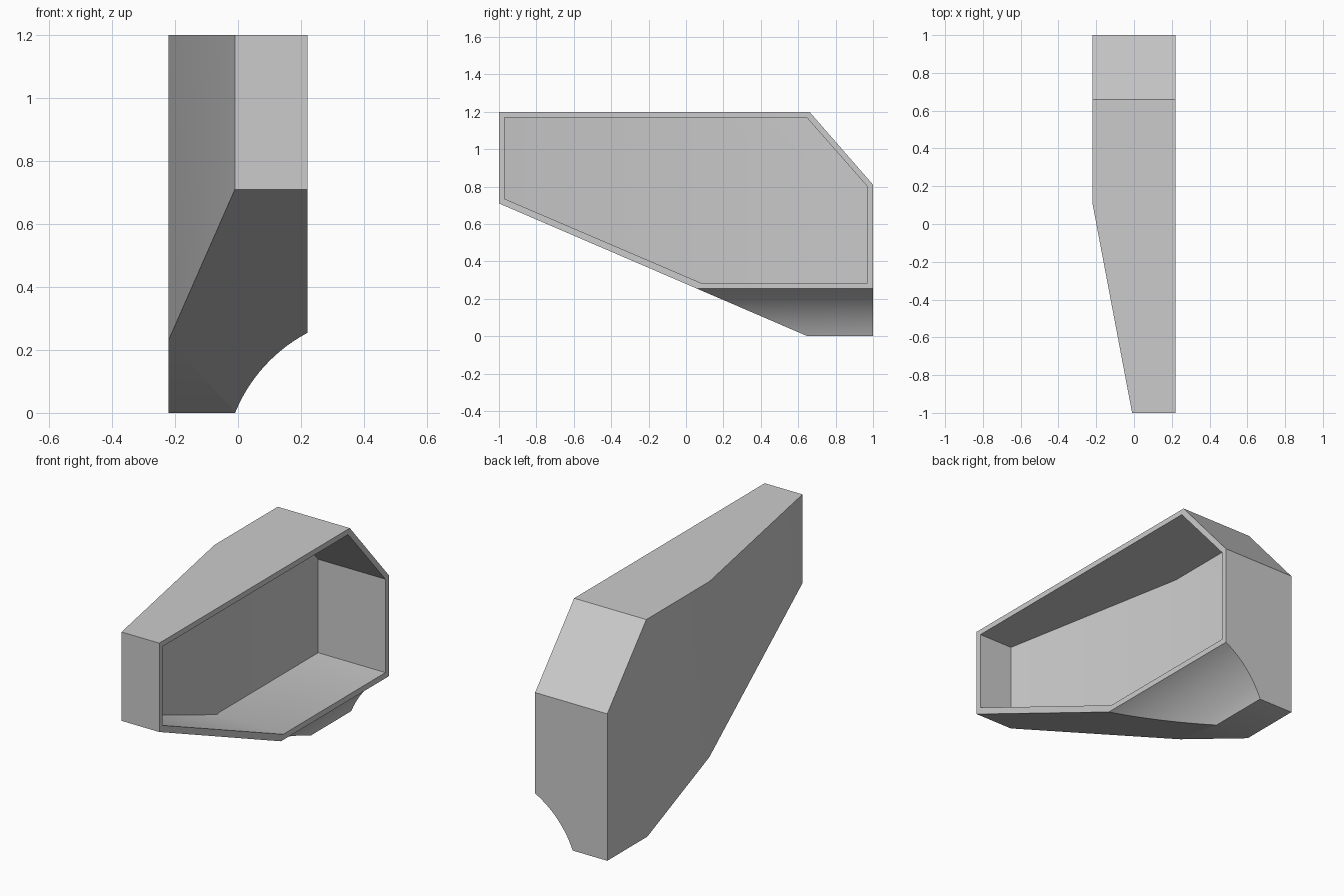
import bpy, bmesh, math
from mathutils import Vector

if "Cube" in bpy.data.objects:
    bpy.data.objects.remove(bpy.data.objects["Cube"], do_unlink=True)

grey = bpy.data.materials.new("light grey")
grey.use_nodes = True
colour = (0.6, 0.6, 0.6, 1)
grey.diffuse_color = colour
grey.node_tree.nodes["Principled BSDF"].inputs["Base Color"].default_value = colour


def tapered_prism(name, outline, x_outer, x_inner, shift):
    """Extrude a (y, z) outline along x and shear off its outer front."""
    bm = bmesh.new()
    face = bm.faces.new([bm.verts.new((x_outer, y, z)) for y, z in outline])
    new = bmesh.ops.extrude_face_region(bm, geom=[face])["geom"]
    bmesh.ops.translate(bm, vec=(x_inner - x_outer, 0, 0),
                        verts=[v for v in new if isinstance(v, bmesh.types.BMVert)])
    cut = bmesh.ops.bisect_plane(
        bm, geom=bm.verts[:] + bm.edges[:] + bm.faces[:], dist=1e-5,
        plane_co=Vector((-0.22 + shift, 0.11, 0)),
        plane_no=Vector((-1.11, -0.21, 0)).normalized(), clear_outer=True)
    rim = [e for e in cut["geom_cut"] if isinstance(e, bmesh.types.BMEdge)]
    bmesh.ops.holes_fill(bm, edges=rim)
    bmesh.ops.recalc_face_normals(bm, faces=bm.faces[:])
    mesh = bpy.data.meshes.new(name)
    bm.to_mesh(mesh)
    bm.free()
    mesh.materials.append(grey)
    obj = bpy.data.objects.new(name, mesh)
    bpy.context.collection.objects.link(obj)
    return obj


# Solid shell
shell = tapered_prism(
    "shell",
    [(-1, 1.2), (0.66, 1.2), (1, 0.81), (1, 0), (0.65, 0), (-1, 0.71)],
    -0.22, 0.22, 0)

# Open pocket that leaves a thin wall
pocket = tapered_prism(
    "pocket_cutter",
    [(-0.97, 1.17), (0.645, 1.17), (0.97, 0.8), (0.97, 0.285),
     (0.08, 0.285), (-0.97, 0.735)],
    -0.19, 0.3, 0.03)

# Rounded hollow along the lower inner edge
bpy.ops.mesh.primitive_cylinder_add(
    vertices=128, radius=0.5, depth=3, location=(0.454, 0, -0.188),
    rotation=(math.pi / 2, 0, 0))
hollow = bpy.context.object
hollow.name = "hollow_cutter"
hollow.data.materials.append(grey)

# Cut both out of the shell
bpy.ops.object.select_all(action="DESELECT")
shell.select_set(True)
bpy.context.view_layer.objects.active = shell
for cutter in (hollow, pocket):
    cutter.hide_render = True
    mod = shell.modifiers.new("cut", "BOOLEAN")
    mod.operation = "DIFFERENCE"
    mod.solver = "EXACT"
    mod.object = cutter
    bpy.ops.object.modifier_apply(modifier=mod.name)
    bpy.data.objects.remove(cutter, do_unlink=True)

bpy.ops.object.shade_smooth_by_angle(angle=math.radians(30))
